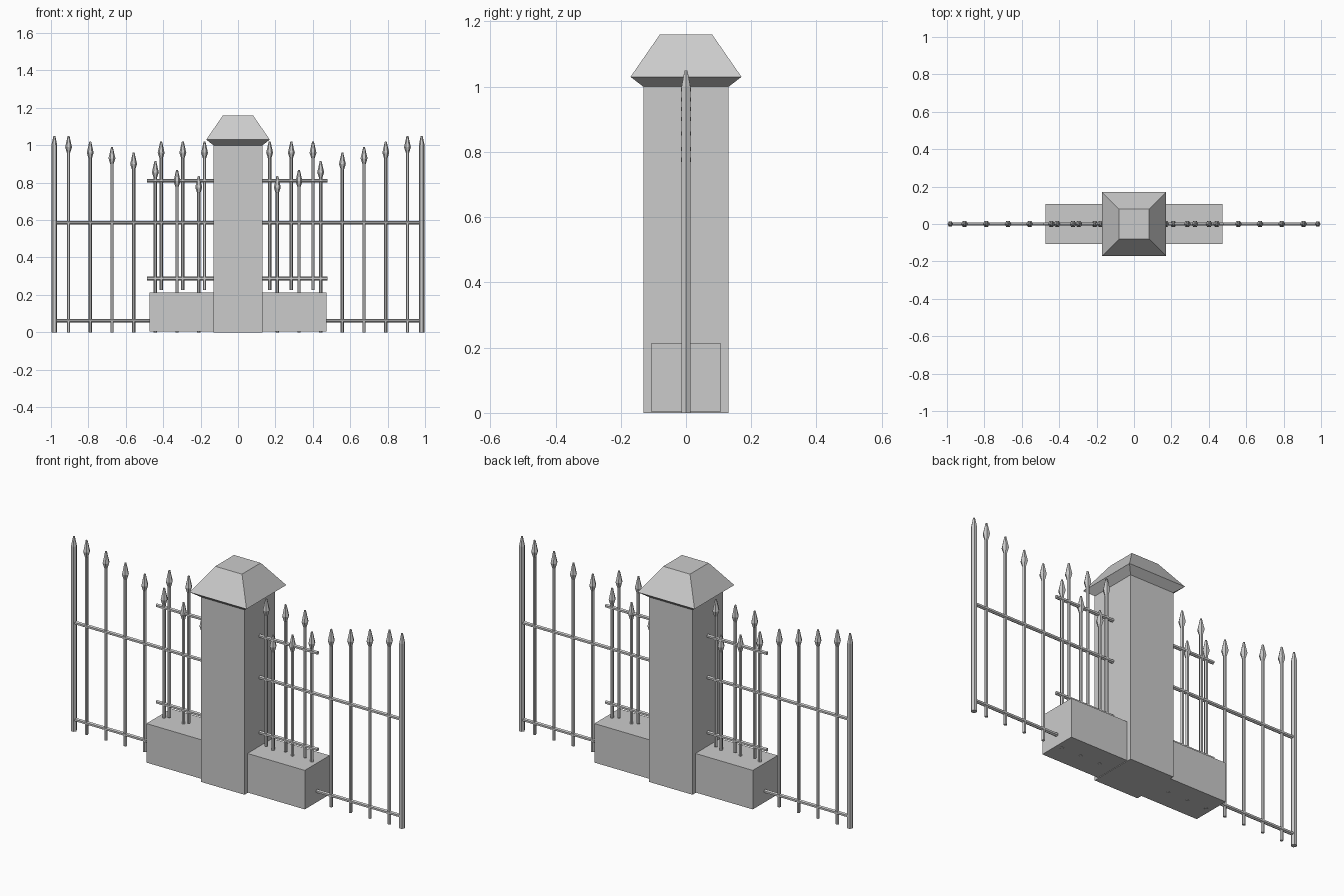
import bpy, bmesh
from math import cos, sin, pi
from mathutils import Matrix

if "Cube" in bpy.data.objects:
    bpy.data.objects.remove(bpy.data.objects["Cube"])


def lathe(name, profile, sides, loc=(0, 0, 0), turn=0.0, rot=None):
    """Stack of polygon rings from (radius, height) pairs, capped at both ends."""
    bm = bmesh.new()
    rings = []
    for r, z in profile:
        rings.append([bm.verts.new((r * cos(turn + 2 * pi * i / sides),
                                    r * sin(turn + 2 * pi * i / sides), z))
                      for i in range(sides)])
    for a, b in zip(rings, rings[1:]):
        for i in range(sides):
            j = (i + 1) % sides
            bm.faces.new((a[i], a[j], b[j], b[i]))
    bm.faces.new(rings[0][::-1])
    bm.faces.new(rings[-1])
    if rot:
        bm.transform(rot)
    me = bpy.data.meshes.new(name)
    bm.to_mesh(me)
    bm.free()
    ob = bpy.data.objects.new(name, me)
    ob.location = loc
    bpy.context.collection.objects.link(ob)
    return ob


def square(name, profile):
    """Square stack from (half width, height) pairs."""
    return lathe(name, [(w * 2 ** 0.5, z) for w, z in profile], 4, turn=pi / 4)


def picket(name, x, bottom, top):
    """Thin upright bar with a spear head."""
    r = 0.009
    lathe(name, [(r, bottom), (r, top - 0.09), (0.0185, top - 0.06),
                 (0.015, top - 0.045), (0.005, top)], 6, loc=(x, 0, 0))


def rail(name, x0, x1, z, r=0.01):
    """Horizontal bar along x."""
    lathe(name, [(r, x0), (r, x1)], 6, loc=(0, 0, z),
          rot=Matrix.Rotation(pi / 2, 4, 'Y'))


# Stone pillar and its bevelled cap
square("pillar", [(0.131, 0), (0.131, 1.0)])
square("pillar_cap", [(0.131, 1.0), (0.17, 1.03), (0.08, 1.16)])

# Low stone wall running through the pillar
wall = square("low_wall", [(1, 0.003), (1, 0.214)])
wall.data.transform(Matrix.Diagonal((0.474, 0.106, 1, 1)))

# Gate leaves on both sides: end post and pickets with a sloping top line
tops = [1.05, 1.02, 0.99, 0.96, 0.915, 0.868, 0.835]
for side, s in (("left", -1), ("right", 1)):
    lathe(f"end_post_{side}", [(0.0155, 0), (0.0155, 1.0), (0.005, 1.05)], 6,
          loc=(s * 0.982, 0, 0))
    for i, top in enumerate(tops):
        picket(f"gate_picket_{side}_{i}", s * (0.906 - 0.116 * i), 0, top)

# Long gate rails
for label, z in (("lower", 0.062), ("upper", 0.586)):
    rail(f"gate_rail_{label}", -0.982, 0.982, z)

# Railing standing on the low wall
for i in range(3):
    picket(f"wall_picket_left_{i}", -0.411 + 0.116 * i, 0.225, 1.02)
    picket(f"wall_picket_right_{i}", 0.169 + 0.116 * i, 0.225, 1.02)
for label, z in (("lower", 0.288), ("upper", 0.81)):
    rail(f"wall_rail_{label}", -0.486, 0.479, z)
